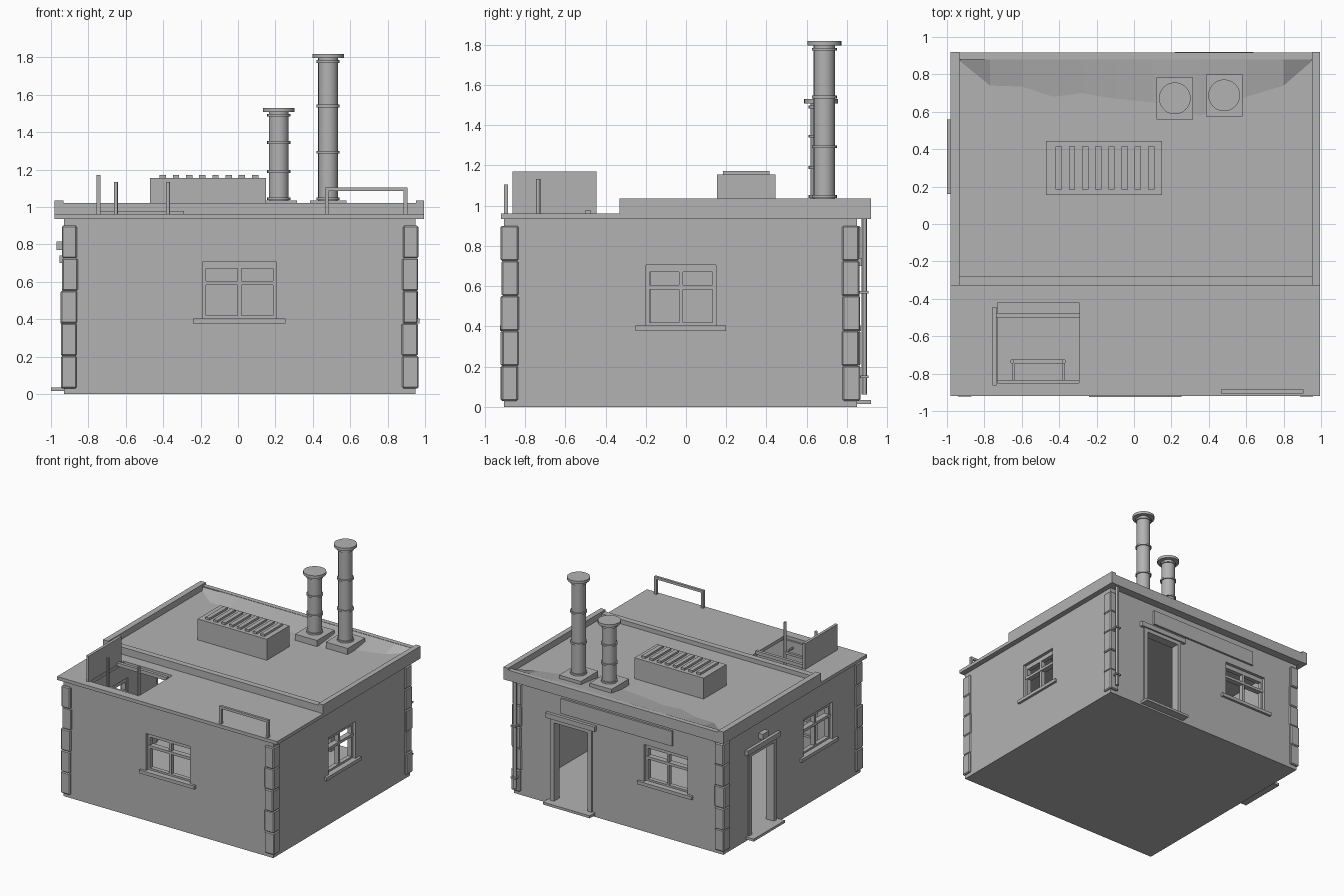
import bpy, bmesh, random
from mathutils import Vector

random.seed(4)
if "Cube" in bpy.data.objects:
    bpy.data.objects.remove(bpy.data.objects["Cube"], do_unlink=True)

GREY = (0.45, 0.45, 0.45, 1)
mat = bpy.data.materials.new("plain_grey")
mat.use_nodes = True
mat.diffuse_color = GREY
mat.node_tree.nodes["Principled BSDF"].inputs["Base Color"].default_value = GREY


def finish(name, bm):
    bmesh.ops.recalc_face_normals(bm, faces=bm.faces)
    mesh = bpy.data.meshes.new(name)
    bm.to_mesh(mesh)
    bm.free()
    ob = bpy.data.objects.new(name, mesh)
    ob.data.materials.append(mat)
    bpy.context.collection.objects.link(ob)
    return ob


def add_box(bm, x, y, z):
    verts = bmesh.ops.create_cube(bm, size=1)["verts"]
    for v in verts:
        v.co = Vector([(a + b) / 2 + c * (b - a) for (a, b), c in zip((x, y, z), v.co)])
    return verts


def box(name, x, y, z):
    bm = bmesh.new()
    add_box(bm, x, y, z)
    return finish(name, bm)


def lathe(name, profile, x, y, sides=24):
    """Closed profile of (radius, z) turned about a vertical axis."""
    bm = bmesh.new()
    vs = [bm.verts.new((x + r, y, z)) for r, z in profile]
    es = [bm.edges.new(p) for p in zip(vs, vs[1:])]
    bmesh.ops.spin(bm, geom=vs + es, cent=(x, y, 0), axis=(0, 0, 1),
                   angle=6.283185, steps=sides)
    bmesh.ops.remove_doubles(bm, verts=bm.verts, dist=0.0005)
    ob = finish(name, bm)
    bpy.ops.object.select_all(action="DESELECT")
    ob.select_set(True)
    bpy.context.view_layer.objects.active = ob
    bpy.ops.object.shade_smooth_by_angle()
    return ob


def cut(ob, cutters):
    """Subtract the cutters and throw them away."""
    bpy.context.view_layer.objects.active = ob
    for c in cutters:
        c.hide_render = True
        m = ob.modifiers.new("cut", "BOOLEAN")
        m.operation, m.solver, m.object = "DIFFERENCE", "EXACT", c
        bpy.ops.object.modifier_apply(modifier=m.name)
        bpy.data.objects.remove(c, do_unlink=True)


# Wall planes: axis of the normal, its sign, position of the face
LEFT, RIGHT, FRONT, BACK = -0.93, 0.95, -0.905, 0.85
SIDES = {"front": (1, -1, FRONT), "back": (1, 1, BACK),
         "right": (0, 1, RIGHT), "left": (0, -1, LEFT)}


def on_wall(side, u, d, z):
    """Box ranges from a span along the wall, depth outward and height."""
    axis, sign, face = SIDES[side]
    n = tuple(sorted(face + sign * k for k in d))
    return (n, u, z) if axis == 0 else (u, n, z)


def wall_boxes(name, side, parts):
    bm = bmesh.new()
    for u, d, z in parts:
        add_box(bm, *on_wall(side, u, d, z))
    return finish(name, bm)


# Hollow house shell with window and door openings
WINDOWS = {"front": (-0.19, 0.205), "right": (-0.2, 0.15),
           "back": (-0.61, -0.22), "left": (-0.55, -0.18)}
DOORS = {"back": (0.25, 0.61), "left": (0.19, 0.53)}
T = 0.07
walls = box("walls", (LEFT, RIGHT), (FRONT, BACK), (0, 0.935))
cutters = [box("cutter", (LEFT + T, RIGHT - T), (FRONT + T, BACK - T), (0.035, 1.1))]
for s, u in WINDOWS.items():
    cutters.append(box("cutter", *on_wall(s, u, (-0.12, 0.05), (0.4, 0.705))))
for s, u in DOORS.items():
    cutters.append(box("cutter", *on_wall(s, u, (-0.12, 0.05), (0.035, 0.7))))
cut(walls, cutters)

# Window frames, glazing bars and sills
for s, (a, b) in WINDOWS.items():
    m, f, deep = (a + b) / 2, 0.018, (-0.06, -0.025)
    wall_boxes(s + "_window_frame", s, [
        ((a, a + f), deep, (0.4, 0.705)), ((b - f, b), deep, (0.4, 0.705)),
        ((a, b), deep, (0.67, 0.705)), ((a, b), deep, (0.4, 0.42)),
        ((m - 0.01, m + 0.01), deep, (0.41, 0.69)),
        ((a, b), (-0.065, -0.02), (0.583, 0.605))])
    wall_boxes(s + "_window_sill", s, [((a - 0.05, b + 0.05), (-0.05, 0.02), (0.378, 0.405))])

# Door frames, lintels and thresholds
for s, (a, b) in DOORS.items():
    f, deep = 0.03, (-0.06, 0.012)
    wall_boxes(s + "_door_frame", s, [
        ((a - 0.005, a + f), deep, (0.035, 0.7)), ((b - f, b + 0.005), deep, (0.035, 0.7)),
        ((a, b), deep, (0.67, 0.705))])
    wall_boxes(s + "_door_lintel", s, [((a - 0.04, b + 0.04), (-0.01, 0.025), (0.7, 0.74))])
    wall_boxes(s + "_door_threshold", s, [((a - 0.03, b + 0.03), (-0.06, 0.07), (0.015, 0.035))])
wall_boxes("door_lamp", "left", [((0.32, 0.4), (0, 0.04), (0.77, 0.815))])
wall_boxes("back_sign_board", "back", [((-0.48, 0.52), (0, 0.016), (0.765, 0.885))])

# Corner stones, stacked with slight irregularity
for i, (x, sx) in enumerate([(-0.945, 1), (0.965, -1)]):
    for y, sy in [(-0.92, 1), (0.865, -1)]:
        bm = bmesh.new()
        for k in range(5):
            z0, h = 0.03 + k * 0.174, 0.174
            jx, jy = random.uniform(-0.004, 0.006), random.uniform(-0.004, 0.006)
            add_box(bm, sorted((x + sx * jx, x + sx * (0.085 + jy))),
                    sorted((y + sy * jy, y + sy * (0.085 + jx))), (z0, z0 + h))
        bmesh.ops.bevel(bm, geom=bm.edges[:], offset=0.007, segments=1, affect="EDGES")
        finish("corner_stones", bm)

# Front roof slab with hatch opening
X0, X1 = -0.98, 0.995
front_roof = box("front_roof", (X0, X1), (-0.92, -0.3), (0.935, 0.962))
cut(front_roof, [box("cutter", (-0.73, -0.295), (-0.85, -0.42), (0.8, 1.1))])

# Rear roof deck with parapet
DECK = 0.985
box("rear_roof", (X0 + 0.02, X1 - 0.02), (-0.3, 0.9), (0.937, DECK))
for x in [(X0, X0 + 0.047), (X1 - 0.042, X1)]:
    box("side_parapet", x, (-0.33, 0.92), (0.935, 1.035))
box("front_parapet", (X0 + 0.04, X1 - 0.04), (-0.328, -0.28), (0.937, 1.02))
box("back_parapet", (X0 + 0.04, X1 - 0.04), (0.88, 0.918), (0.935, 1.02))

# Drift sloping down from the back parapet
edge = [(-0.93, 0.87), (-0.77, 0.74), (-0.6, 0.735), (-0.43, 0.68), (-0.28, 0.7),
        (-0.1, 0.67), (0.1, 0.65), (0.35, 0.58), (0.6, 0.68), (0.8, 0.74), (0.95, 0.87)]
bm = bmesh.new()
low = [bm.verts.new((x, y, DECK)) for x, y in edge]
high = [bm.verts.new((x, 0.882, 1.018)) for x, y in edge]
for i in range(len(edge) - 1):
    bm.faces.new((low[i], low[i + 1], high[i + 1], high[i]))
finish("roof_drift", bm)

# Vent box with slats
box("vent_box", (-0.47, 0.15), (0.155, 0.445), (DECK - 0.01, 1.155))
bm = bmesh.new()
for i in range(8):
    x = -0.402 + i * 0.0705
    add_box(bm, (x - 0.017, x + 0.017), (0.185, 0.415), (1.15, 1.172))
finish("vent_slats", bm)


# Chimneys: banded pipes with caps on square bases
def chimney(name, x, y, top, bands):
    box(name + "_base", (x - 0.098, x + 0.098), (y - 0.112, y + 0.112), (DECK - 0.01, 1.035))
    r, w = 0.053, 0.062
    prof = [(0, 1.02), (r, 1.02)]
    for z in bands + [top - 0.04]:
        prof += [(r, z - 0.007), (w, z - 0.007), (w, z + 0.007), (r, z + 0.007)]
    prof += [(r, top - 0.022), (0.085, top - 0.022), (0.085, top), (0, top)]
    lathe(name, prof, x, y)


chimney("short_chimney", 0.218, 0.672, 1.53, [1.045, 1.19, 1.345])
chimney("tall_chimney", 0.482, 0.688, 1.818, [1.045, 1.293, 1.54])

# Hatch lid, bar and ladder
box("hatch_lid", (-0.757, -0.735), (-0.863, -0.445), (0.96, 1.17))
box("hatch_bar", (-0.74, -0.29), (-0.5, -0.475), (0.95, 0.978))
for x in (-0.653, -0.375):
    lathe("ladder_rail", [(0, 0.03), (0.011, 0.03), (0.011, 1.133), (0, 1.133)], x, -0.735, 12)
bm = bmesh.new()
for i in range(7):
    z = 0.13 + i * 0.125
    add_box(bm, (-0.653, -0.375), (-0.745, -0.725), (z, z + 0.018))
for x in (-0.645, -0.375):
    add_box(bm, (x - 0.006, x + 0.006), (-0.84, -0.735), (0.88, 0.892))
finish("ladder_rungs", bm)

# Roof handrail
bm = bmesh.new()
for x in (0.465, 0.885):
    add_box(bm, (x, x + 0.02), (-0.905, -0.885), (0.955, 1.095))
add_box(bm, (0.465, 0.905), (-0.905, -0.885), (1.085, 1.105))
finish("handrail", bm)

# Drainpipe with brackets on the back corner
lathe("drainpipe", [(0, 0.06), (0.014, 0.06), (0.014, 0.94), (0, 0.94)], 0.915, 0.886, 12)
for z in (0.15, 0.57):
    box("pipe_bracket", (0.893, 0.937), (0.85, 0.908), (z - 0.006, z + 0.006))
